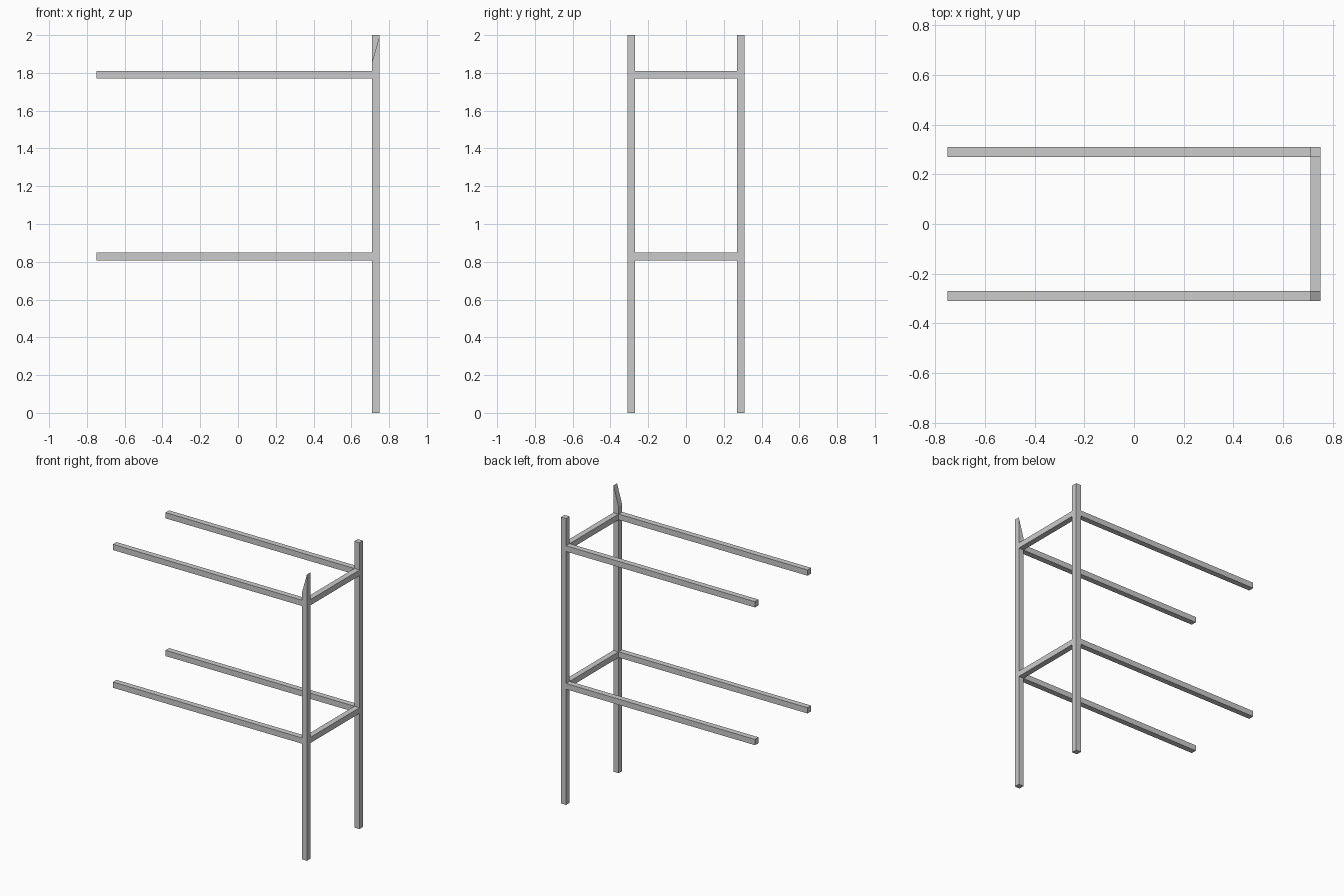
import bpy, bmesh
from mathutils import Vector

if "Cube" in bpy.data.objects:
    bpy.data.objects.remove(bpy.data.objects["Cube"])

T = 0.04              # bar thickness
X0, X1 = -0.75, 0.75  # overall length
Y = 0.31              # outer half depth
H = 2.0               # post height


def bar(name, lo, hi, cut=None):
    """Square bar between two corners; cut lowers the top edge on the -x side."""
    lo, hi = Vector(lo), Vector(hi)
    mid, size = (lo + hi) / 2, hi - lo
    bm = bmesh.new()
    bmesh.ops.create_cube(bm, size=1)
    for v in bm.verts:
        v.co = Vector(a * b for a, b in zip(v.co, size))
        if cut and v.co.z > 0 and v.co.x < 0:
            v.co.z = cut - mid.z
    me = bpy.data.meshes.new(name)
    bm.to_mesh(me)
    bm.free()
    ob = bpy.data.objects.new(name, me)
    ob.location = mid
    bpy.context.collection.objects.link(ob)


# Upright posts: the front one has a slanted top
bar("front_post", (X1 - T, -Y, 0), (X1, -Y + T, H), cut=1.86)
bar("back_post", (X1 - T, Y - T, 0), (X1, Y, H))

# Two levels of rails: a cross bar between the posts and two long arms
for level, z in (("lower", 0.808), ("upper", 1.77)):
    bar(level + "_cross_bar", (X1 - T, -Y + T, z), (X1, Y - T, z + T))
    for side, y in (("front", -Y), ("back", Y - T)):
        bar(f"{level}_{side}_rail", (X0, y, z), (X1 - T, y + T, z + T))
